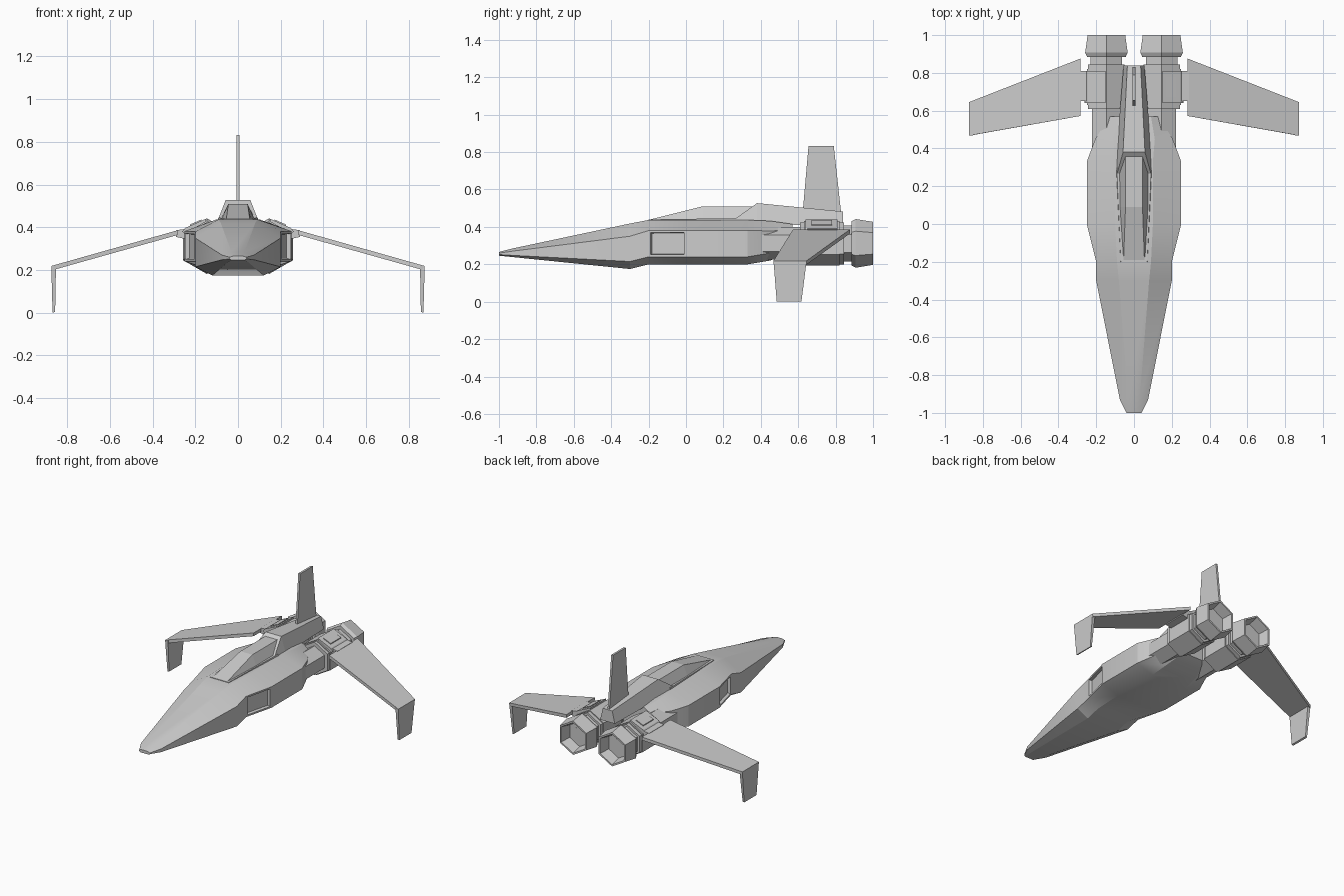
import bpy, bmesh, math

if "Cube" in bpy.data.objects:
    bpy.data.objects.remove(bpy.data.objects["Cube"])


def loft(name, rings, mirror=False, smooth=0, closed=False, intake=False):
    """Skin a list of equal-sized rings; cap the ends unless it is a closed loop."""
    bm = bmesh.new()
    vs = [[bm.verts.new(p) for p in r] for r in rings]
    n = len(vs[0])
    pairs = list(zip(vs, vs[1:])) + ([(vs[-1], vs[0])] if closed else [])
    for a, b in pairs:
        for i in range(n):
            j = (i + 1) % n
            bm.faces.new((a[i], a[j], b[j], b[i]))
    if not closed:
        bm.faces.new(vs[0])
        bm.faces.new(vs[-1])
    bmesh.ops.recalc_face_normals(bm, faces=bm.faces)
    if intake:  # recessed side intakes
        fs = [f for f in bm.faces if abs(f.normal.x) > 0.9
              and -0.15 < f.calc_center_median().y < -0.05]
        bmesh.ops.inset_individual(bm, faces=fs, thickness=0.016, depth=0)
        bmesh.ops.inset_individual(bm, faces=fs, thickness=0.004, depth=-0.02)
    me = bpy.data.meshes.new(name)
    bm.to_mesh(me)
    bm.free()
    ob = bpy.data.objects.new(name, me)
    bpy.context.collection.objects.link(ob)
    if mirror:
        m = ob.modifiers.new("Mirror", 'MIRROR')
        m.use_mirror_merge = False
    if smooth:
        bpy.ops.object.select_all(action='DESELECT')
        bpy.context.view_layer.objects.active = ob
        ob.select_set(True)
        bpy.ops.object.shade_smooth_by_angle(angle=math.radians(smooth))
    return ob


def hull_ring(y, tx, tz, sx, uz, lz, bx, bz):
    half = [(tx, tz), (sx, uz), (sx, lz), (bx, bz)]
    return [(x, y, z) for x, z in half] + [(-x, y, z) for x, z in reversed(half)]


def quad_ring(y, bx, bz, tx, tz):
    return [(-bx, y, bz), (bx, y, bz), (tx, y, tz), (-tx, y, tz)]


def hexa(y, r):
    return [(0.146 + r * math.sin(k * math.pi / 3), y, 0.312 + r * math.cos(k * math.pi / 3))
            for k in range(6)]


# Fuselage with side intakes
loft("fuselage", [hull_ring(*s) for s in [
    (-1.0, .02, .266, .04, .260, .252, .03, .246),
    (-.93, .03, .284, .075, .270, .248, .045, .239),
    (-.30, .08, .418, .20, .350, .215, .12, .175),
    (-.20, .09, .437, .20, .380, .240, .12, .200),
    (0.00, .10, .437, .25, .382, .240, .13, .200),
    (0.33, .10, .437, .25, .382, .240, .13, .200),
    (0.45, .11, .432, .205, .378, .260, .12, .220),
    (0.57, .09, .415, .13, .385, .300, .08, .270)]], smooth=20, intake=True)

# Canopy with sill frame
loft("canopy_frame", [quad_ring(-.20, .075, .42, .07, .44),
                      quad_ring(.30, .097, .42, .092, .447)])
loft("canopy", [quad_ring(-.19, .062, .43, .055, .44),
                quad_ring(.09, .08, .43, .045, .51),
                quad_ring(.37, .085, .43, .045, .51)])

# Dorsal spine and tail fin
loft("spine", [quad_ring(.265, .097, .425, .09, .445),
               quad_ring(.38, .092, .42, .058, .527),
               quad_ring(.84, .055, .40, .035, .482)])
fin = [(.625, .49), (.655, .832), (.79, .832), (.83, .47)]
loft("tail_fin", [[(x, y, z) for y, z in fin] for x in (-.007, .007)])

# Engines: intake pipe, hexagonal housing, neck and hollow nozzle
loft("engine_pipe", [hexa(.36, .087), hexa(.62, .087)], mirror=True)
loft("engine_housing", [hexa(y, r) for y, r in
                        [(.61, .112), (.63, .112), (.63, .119), (.82, .119),
                         (.82, .112), (.845, .112)]], mirror=True)
loft("engine_neck", [hexa(.84, .096), hexa(.91, .096)], mirror=True)
loft("nozzle", [hexa(y, r) for y, r in
                [(.885, .096), (.885, .118), (.907, .13), (1.0, .115),
                 (1.0, .103), (.93, .085), (.93, .02), (.885, .02)]],
     mirror=True, closed=True)
loft("nozzle_plug", [hexa(.89, .05), hexa(.931, .05)], mirror=True)

# Wing mounts on the housings
loft("mount_plate", [[(.15, y, .42), (.15, y, .44), (.245, y, .398), (.262, y, .38),
                      (.24, y, .36)] for y in (.64, .81)], mirror=True)
loft("mount_rim", [[(.17, y, .41), (.17, y, .437), (.225, y, .413), (.225, y, .38)]
                   for y in (.67, .78)], mirror=True)
loft("wing_root", [[(.23, y, .395), (.29, y, .386), (.29, y, .355), (.245, y, .345)]
                   for y in (.65, .81)], mirror=True)


# Drooped wings and tip fins
def slab(x, y0, y1, z, dx=0, dz=0):
    return [(x, y0, z), (x, y1, z), (x + dx, y1, z + dz), (x + dx, y0, z + dz)]


loft("wing", [slab(.283, .572, .876, .386, 0, -.022),
              slab(.874, .468, .645, .219, -.004, -.02)], mirror=True)
loft("wing_tip_fin", [slab(.874, .468, .645, .219, -.022, .004),
                      slab(.868, .485, .617, .0, -.012, .004)], mirror=True)
